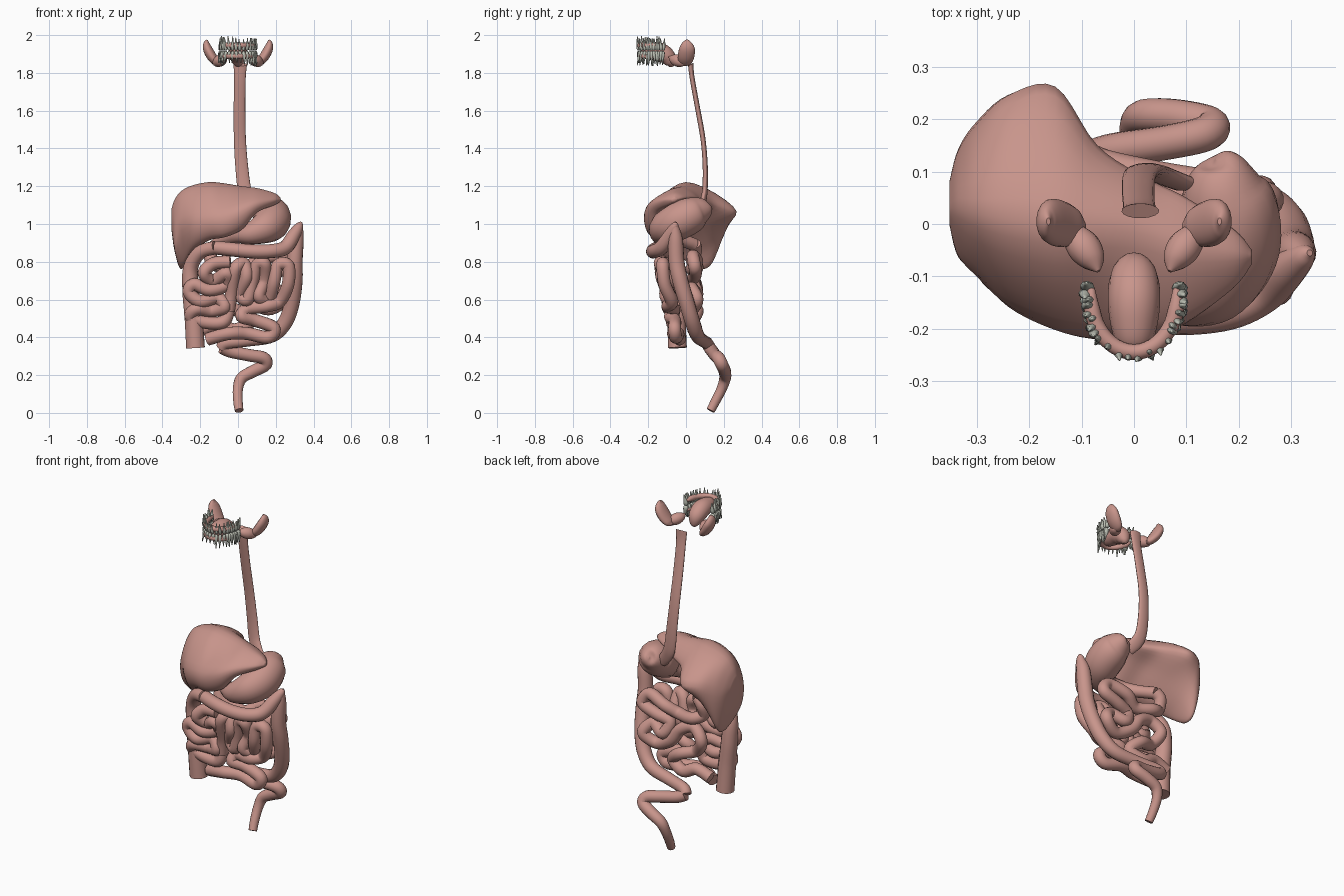
import bpy, bmesh, math, random

random.seed(4)


def material(name, rgb):
    m = bpy.data.materials.new(name)
    m.diffuse_color = (*rgb, 1)
    return m


PINK = material("tissue", (0.58, 0.30, 0.26))
IVORY = material("enamel", (0.50, 0.52, 0.45))


def smooth_path(pts, n=6, closed=False):
    """Catmull-Rom samples through points of any dimension."""
    out, c = [], len(pts)
    for i in range(c if closed else c - 1):
        def g(k):
            return pts[k % c] if closed else pts[max(0, min(c - 1, k))]
        p0, p1, p2, p3 = g(i - 1), g(i), g(i + 1), g(i + 2)
        for s in range(n):
            t = s / n
            out.append([0.5 * (2 * b + (d - a) * t + (2 * a - 5 * b + 4 * d - e) * t * t
                               + (3 * b - a - 3 * d + e) * t ** 3)
                        for a, b, d, e in zip(p0, p1, p2, p3)])
    if not closed:
        out.append(list(pts[-1]))
    return out


def tube(name, pts, flat=1.0, n=6):
    """Round tube through (x, y, z, radius); flat scales it front to back."""
    cu = bpy.data.curves.new(name, 'CURVE')
    cu.dimensions = '3D'
    cu.bevel_depth = 1.0
    cu.bevel_resolution = 6
    cu.use_fill_caps = True
    path = smooth_path(pts, n)
    sp = cu.splines.new('POLY')
    sp.points.add(len(path) - 1)
    for p, (x, y, z, r) in zip(sp.points, path):
        p.co = (x, y / flat, z, 1)
        p.radius = max(r, 0.001)
    sp.use_smooth = True
    ob = bpy.data.objects.new(name, cu)
    ob.scale.y = flat
    cu.materials.append(PINK)
    bpy.context.collection.objects.link(ob)
    return ob


def loft(name, rings, mat):
    """Skin a list of equal-length rings and cap both ends."""
    bm = bmesh.new()
    vs = [[bm.verts.new(p) for p in r] for r in rings]
    k = len(vs[0])
    for a, b in zip(vs, vs[1:]):
        for i in range(k):
            bm.faces.new((a[i], a[(i + 1) % k], b[(i + 1) % k], b[i]))
    bm.faces.new(vs[0])
    bm.faces.new(vs[-1])
    bmesh.ops.recalc_face_normals(bm, faces=bm.faces)
    me = bpy.data.meshes.new(name)
    for f in bm.faces:
        f.smooth = True
    bm.to_mesh(me)
    bm.free()
    me.materials.append(mat)
    ob = bpy.data.objects.new(name, me)
    bpy.context.collection.objects.link(ob)
    return ob


# Liver: x, then (y, z) of front edge, front face, top, back, underside
stations = [
    (-.352, .01, .98, .00, 1.03, .03, 1.08, .08, 1.03, .05, .97),
    (-.335, -.03, .87, -.06, 1.0, .03, 1.13, .14, 1.02, .10, .87),
    (-.30, .03, .785, -.10, 1.0, .02, 1.175, .19, 1.05, .14, .795),
    (-.24, -.08, .865, -.155, 1.03, .01, 1.205, .245, 1.07, .12, .88),
    (-.15, -.14, .915, -.195, 1.05, .00, 1.222, .262, 1.07, .08, .98),
    (-.07, -.17, .93, -.21, 1.06, -.01, 1.215, .15, 1.11, .02, 1.04),
    (.02, -.17, .97, -.21, 1.09, -.02, 1.20, .09, 1.12, .00, 1.07),
    (.10, -.16, 1.06, -.18, 1.12, -.05, 1.19, .05, 1.14, -.03, 1.10),
    (.19, -.10, 1.10, -.12, 1.13, -.06, 1.165, -.01, 1.14, -.05, 1.11),
    (.225, -.07, 1.12, -.075, 1.13, -.06, 1.14, -.05, 1.13, -.06, 1.12),
]
rings = []
for s in smooth_path(stations, 5):
    sec = [(s[i], s[i + 1]) for i in range(1, 11, 2)]
    rings.append([(s[0], y, z) for y, z in smooth_path(sec, 6, True)])
loft("liver", rings, PINK)

# Stomach and oesophagus
tube("stomach", [(.16, .125, 1.09, .005), (.165, .115, 1.085, .045), (.17, .07, 1.07, .078),
                 (.18, .02, 1.045, .098), (.175, -.05, 1.01, .1), (.14, -.11, .98, .085),
                 (.07, -.13, .95, .06), (0, -.1, .94, .042), (-.06, -.04, .92, .034),
                 (-.1, .02, .9, .034), (-.115, .045, .89, .034)])
tube("oesophagus", [(.012, .025, 1.845, .036), (.01, .033, 1.77, .031), (.008, .06, 1.62, .031),
                    (.01, .09, 1.45, .032), (.02, .102, 1.3, .034), (.035, .1, 1.18, .036),
                    (.06, .09, 1.12, .036), (.1, .075, 1.07, .034)], flat=0.4)

# Large intestine
tube("ascending_colon", [(-.225, -.045, .345, .05), (-.235, -.05, .5, .048), (-.25, -.05, .65, .045),
                         (-.25, -.06, .77, .04), (-.2, -.1, .85, .036), (-.12, -.14, .875, .036)])
tube("transverse_colon", [(-.12, -.14, .875, .036), (-.03, -.165, .865, .037), (.08, -.175, .855, .037),
                          (.18, -.165, .857, .037), (.25, -.13, .875, .038), (.295, -.085, .94, .035),
                          (.325, -.06, .99, .022), (.335, -.055, 1.01, .006)])
tube("descending_colon", [(.325, -.06, .99, .02), (.31, -.055, .92, .038), (.3, -.05, .8, .042),
                          (.3, -.03, .7, .042), (.285, .005, .58, .041), (.25, .035, .48, .04),
                          (.18, .06, .41, .037), (.05, .085, .385, .034), (-.06, .11, .37, .033),
                          (-.085, .125, .345, .033)])
tube("sigmoid_colon", [(-.085, .125, .345, .033), (-.04, .14, .325, .033), (.06, .155, .305, .033),
                       (.135, .172, .29, .034), (.145, .19, .255, .034), (.08, .205, .22, .033),
                       (.02, .207, .185, .031), (0, .19, .13, .027), (0, .155, .06, .025),
                       (.006, .13, .012, .023)])

# Small intestine: front coils and rear coils as (x, z) traces
left_coils = [(-.04, .80), (-.13, .79), (-.18, .74), (-.13, .70), (-.06, .74), (-.06, .68),
              (-.15, .65), (-.23, .68), (-.26, .64), (-.2, .59), (-.11, .61), (-.07, .56),
              (-.14, .54), (-.22, .55), (-.25, .51), (-.18, .48), (-.08, .48), (-.05, .54)]
mid_coils = [(-.05, .54), (-.035, .63), (-.015, .76), (.03, .79), (.045, .72), (.01, .63), (.05, .6),
             (.075, .69), (.1, .78), (.14, .79), (.14, .7), (.11, .62), (.16, .6), (.19, .69),
             (.21, .78), (.265, .78), (.265, .68), (.22, .59), (.15, .565), (.05, .55), (.02, .51),
             (.09, .49), (.19, .45), (.16, .40), (.05, .42), (-.05, .42), (-.16, .39)]
rear_coils = [(-.11, .895), (-.14, .86), (-.14, .80), (-.08, .77), (.02, .76), (.1, .8), (.21, .83),
              (.25, .77), (.16, .73), (.08, .7), (.11, .63), (.19, .66), (.24, .6), (.16, .55),
              (.06, .6), (.0, .68), (-.08, .71), (-.14, .65), (-.09, .57), (0, .54), (.06, .48),
              (-.02, .44), (-.1, .47), (-.19, .44)]


def coils(name, trace, y_top, slope):
    tube(name, [(x, y_top + slope * (.78 - z) + .015 * math.sin(9 * i), z, .034)
                for i, (x, z) in enumerate(trace)])


coils("small_intestine_left", left_coils, -.125, .2)
coils("small_intestine_middle", mid_coils, -.125, .2)
coils("small_intestine_rear", rear_coils, .045, .0)

# Tongue
tube("tongue", [(0, -.242, 1.915, .008), (0, -.23, 1.915, .032), (0, -.19, 1.915, .045),
                (0, -.14, 1.91, .05), (0, -.1, 1.885, .045), (0, -.082, 1.85, .028),
                (0, -.08, 1.832, .008)])

# Salivary glands, mirrored
for side, m in (("left", 1), ("right", -1)):
    tube(side + "_cheek_gland", [(m * .095, -.01, 1.845, .008), (m * .112, -.005, 1.855, .02),
                                 (m * .138, .0, 1.885, .026), (m * .16, .005, 1.925, .025),
                                 (m * .167, .005, 1.955, .017), (m * .163, .005, 1.975, .004)], flat=1.7)
    tube(side + "_jaw_gland", [(m * .068, -.09, 1.885, .004), (m * .078, -.07, 1.875, .024),
                               (m * .095, -.045, 1.865, .032), (m * .115, -.02, 1.855, .024),
                               (m * .125, -.005, 1.85, .008)])


# Gums and teeth along the dental arch
def arch(t, inset=0.0):
    return ((.084 - inset) * math.sin(t), -.14 - (.106 - inset) * math.cos(t))


crown = [(.002, .072), (.004, .055), (.006, .04), (.009, .024), (.009, .009), (.005, .002)]
for jaw, s in (("upper", 1), ("lower", -1)):
    tube(jaw + "_gum", [(*arch(math.radians(a), .002), 1.917 + s * .028, .015 if abs(a) < 95 else .006)
                        for a in range(-100, 101, 20)])
    for i in range(16):
        t = math.radians(-97 + 194 * i / 15)
        molar = abs(t) > .95
        wide, deep = (1.1, 1.5) if molar else (1.0, 1.0)
        tall = random.uniform(.85, 1.12)
        for r in ((-.005, .005) if molar else (0,)):
            rings = [[(rr * wide * math.cos(a) + r * (1 + h * 10), rr * deep * math.sin(a), s * h * tall)
                      for a in [j * math.tau / 8 for j in range(8)]] for rr, h in crown]
            tooth = loft(jaw + "_tooth", rings, IVORY)
            x, y = arch(t, random.uniform(-.006, -.001))
            tooth.location = (x, y, 1.917)
            # lean the roots a little, varying from tooth to tooth
            tooth.rotation_euler = (s * random.uniform(-.05, .22), random.uniform(-.12, .12), t)
